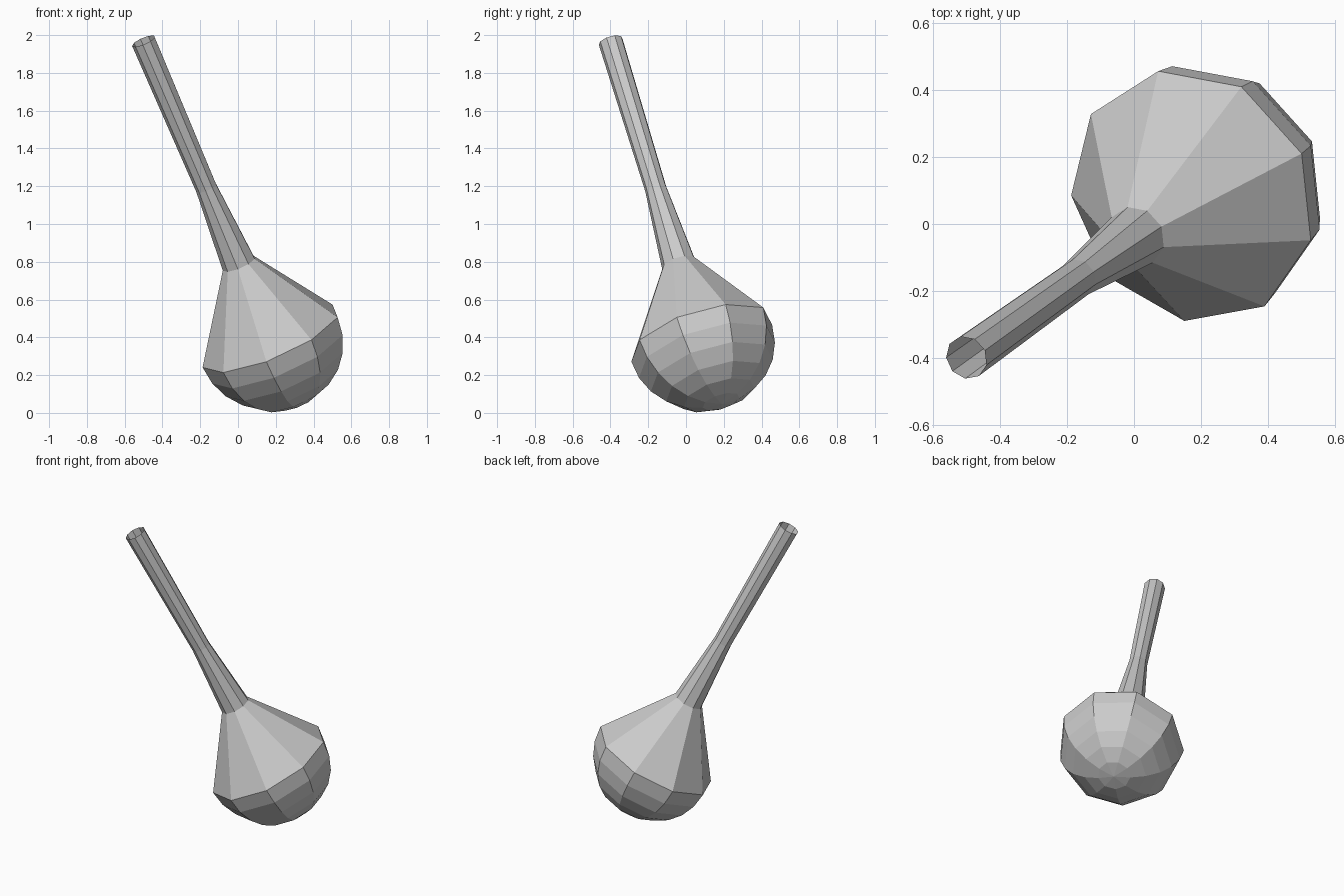
import bpy
import bmesh
from math import sin, cos, radians, tau
from mathutils import Vector, Matrix

if "Cube" in bpy.data.objects:
    bpy.data.objects.remove(bpy.data.objects["Cube"])

SIDES = 9
R = 0.393
CENTRE = Vector((0.174, 0.083, 0.395))      # middle of the bulb's widest ring
AXIS = Vector((-0.379, -0.271, 0.885)).normalized()

# profile (radius, height along axis): round base, shoulder, neck, open mouth
profile = [(R * cos(radians(a)), -R * sin(radians(a))) for a in range(75, -1, -15)]
profile += [(0.093, 0.446), (0.058, 0.90), (0.066, 1.778)]

# turn the profile around the axis
bm = bmesh.new()
rings = [[bm.verts.new((r * cos(tau * i / SIDES), r * sin(tau * i / SIDES), h))
          for i in range(SIDES)] for r, h in profile]
pole = bm.verts.new((0, 0, -R))
for i in range(SIDES):
    j = (i + 1) % SIDES
    bm.faces.new((pole, rings[0][j], rings[0][i]))
    for low, high in zip(rings, rings[1:]):
        bm.faces.new((low[i], low[j], high[j], high[i]))
mesh = bpy.data.meshes.new("long_necked_flask")
bm.to_mesh(mesh)
bm.free()

# lean the flask on its rounded base
flask = bpy.data.objects.new("long_necked_flask", mesh)
bpy.context.collection.objects.link(flask)
side = Vector((0.326, 0.127, 0.18))
side = (side - AXIS * side.dot(AXIS)).normalized()
lean = Matrix((side, AXIS.cross(side), AXIS)).transposed().to_4x4()
flask.matrix_world = Matrix.Translation(CENTRE) @ lean
